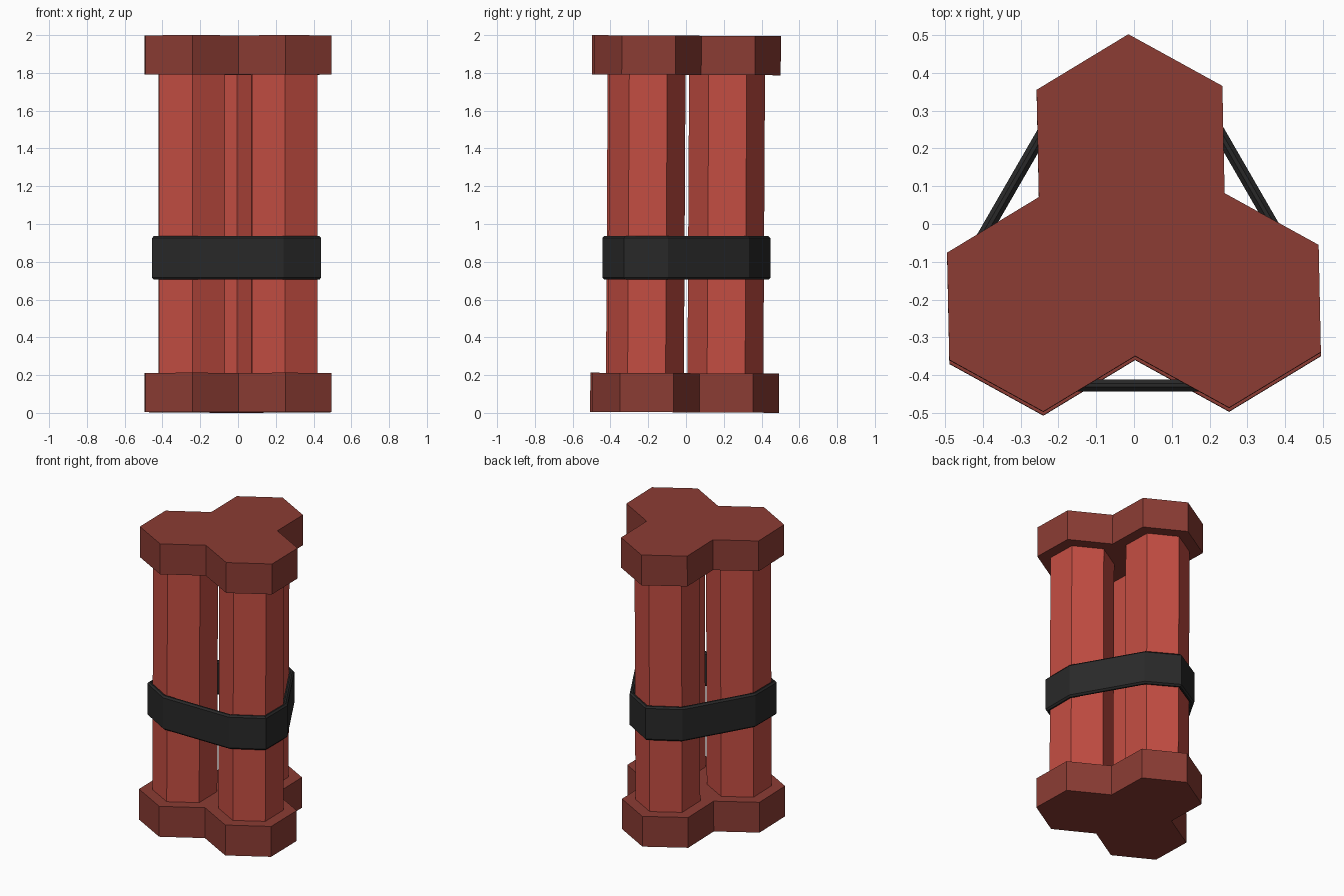
import bpy, math
from mathutils import Matrix, Vector

if "Cube" in bpy.data.objects:
    bpy.data.objects.remove(bpy.data.objects["Cube"])


def material(name, rgb):
    m = bpy.data.materials.new(name)
    m.diffuse_color = (*rgb, 1)
    m.use_nodes = True
    m.node_tree.nodes["Principled BSDF"].inputs["Base Color"].default_value = m.diffuse_color
    return m


RED = material("red_body", (0.55, 0.075, 0.055))
DARK_RED = material("dark_red_cap", (0.26, 0.045, 0.034))
BLACK = material("black_band", (0.022, 0.022, 0.022))


def loft(name, rings, mats, band_mats=None, closed=False):
    """Join equal-sized rings with quads; cap the ends or close the loop."""
    n = len(rings[0])
    verts = [p for r in rings for p in r]
    faces, idx = [], []
    count = len(rings)
    for i in range(count if closed else count - 1):
        j = (i + 1) % count
        for k in range(n):
            l = (k + 1) % n
            faces.append((i * n + k, i * n + l, j * n + l, j * n + k))
            idx.append(band_mats[i] if band_mats else 0)
    if not closed:
        faces += [tuple(reversed(range(n))), tuple(range((count - 1) * n, count * n))]
        idx += [band_mats[0], band_mats[-1]]
    mesh = bpy.data.meshes.new(name)
    mesh.from_pydata(verts, [], faces)
    for m in mats:
        mesh.materials.append(m)
    for poly, i in zip(mesh.polygons, idx):
        poly.material_index = i
    obj = bpy.data.objects.new(name, mesh)
    bpy.context.collection.objects.link(obj)
    return obj


def polar(r, deg):
    a = math.radians(deg)
    return Vector((r * math.cos(a), r * math.sin(a), 0))


TWIST = 1.2                      # the bundle is turned very slightly
CAP_R, STICK_R = 0.284, 0.201
hub = Vector((-0.003, -0.071, 0))
lean = Matrix.Translation((0, 0, 1)) @ Matrix.Rotation(-0.0055, 4, 'X') @ Matrix.Translation((0, 0, -1))

# Three hexagonal sticks with wider end caps, meeting at a shared corner
profile = [(CAP_R, 0.003), (CAP_R, 0.21), (STICK_R, 0.21),
           (STICK_R, 1.79), (CAP_R, 1.79), (CAP_R, 1.997)]
for name, ang in (("back_stick", 90), ("left_stick", 210), ("right_stick", 330)):
    centre = hub + polar(CAP_R, ang + TWIST)
    rings = [[centre + polar(r, 30 + 60 * k + TWIST) + Vector((0, 0, z)) for k in range(6)]
             for r, z in profile]
    stick = loft(name, rings, [RED, DARK_RED], [1, 1, 0, 1, 1])
    stick.data.transform(lean)

# Strap stretched around all three sticks, with chamfered edges
def strap_ring(r, z):
    c = Vector((-0.0075, -0.069, z))
    return [c + polar(0.286, a) + polar(r, a + d)
            for a in (90, 210, 330) for d in (-60, 0, 60)]


section = [(0.22, 0.705), (0.231, 0.716), (0.231, 0.925), (0.22, 0.936),
           (0.21, 0.936), (0.199, 0.925), (0.199, 0.716), (0.21, 0.705)]
loft("strap", [strap_ring(r, z) for r, z in section], [BLACK], closed=True)
